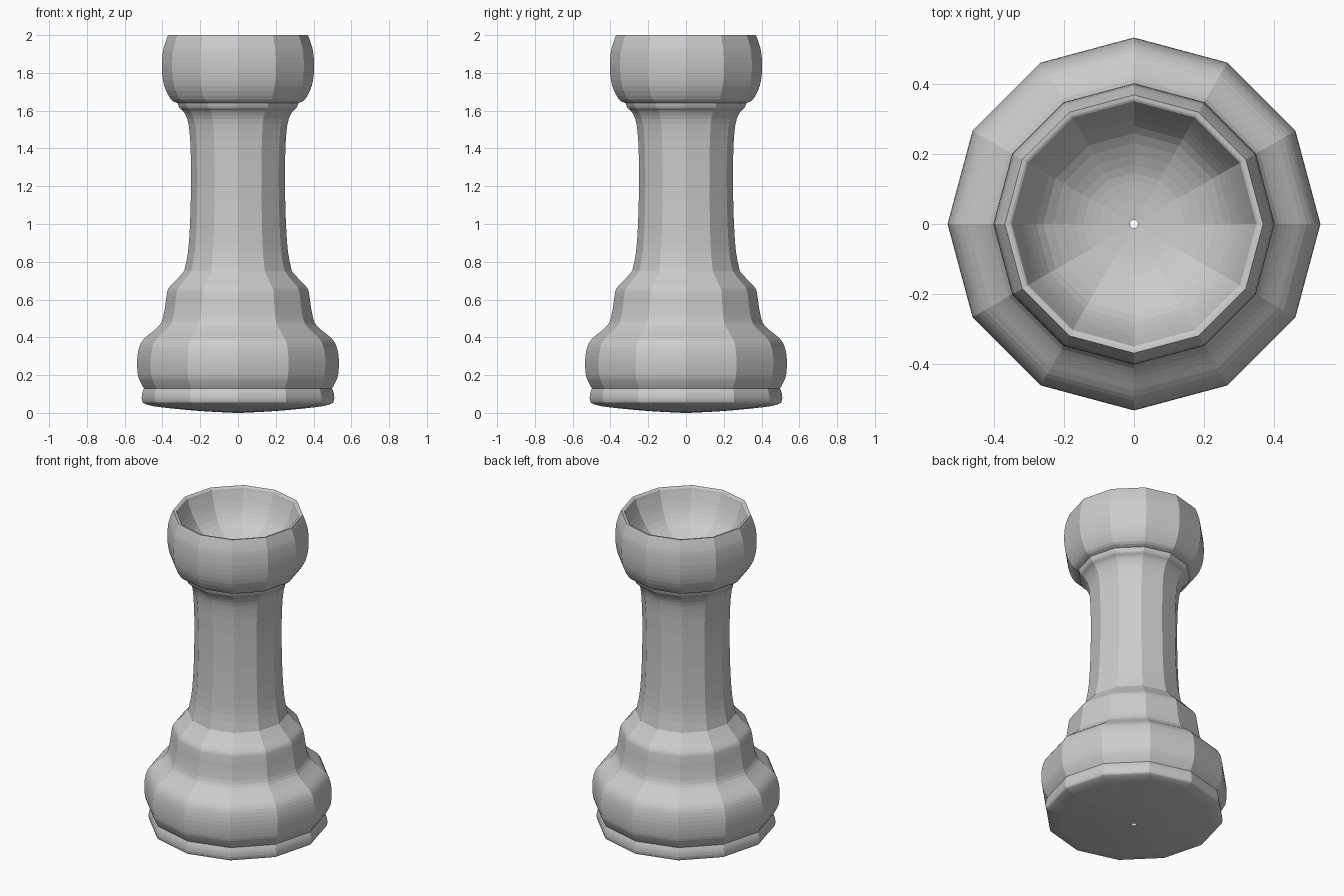
import bpy
import bmesh
import math
from mathutils import Vector

cube = bpy.data.objects.get("Cube")
if cube:
    bpy.data.objects.remove(cube, do_unlink=True)

SIDES = 12
STEPS = 3

# Control points (radius, height), from the underside centre up and into the cup
FOOT = [(.012, 0), (.2, .01), (.41, .03), (.49, .047), (.508, .065), (.508, .1), (.498, .13)]
BASE = [(.498, .13), (.515, .16), (.53, .2), (.534, .28), (.522, .35), (.495, .395), (.44, .44),
        (.405, .48), (.388, .55), (.378, .62), (.367, .66), (.33, .7), (.285, .75)]
SHAFT = [(.285, .75), (.265, .85), (.254, 1), (.249, 1.2), (.251, 1.4), (.262, 1.53),
         (.285, 1.59), (.31, 1.615), (.32, 1.64)]
HEAD = [(.32, 1.64), (.355, 1.66), (.39, 1.73), (.403, 1.82), (.398, 1.91), (.385, 1.96), (.37, 2)]
CUP = [(.37, 2), (.352, 1.995), (.343, 1.97), (.31, 1.89), (.26, 1.82), (.17, 1.765),
       (.1, 1.745), (.012, 1.735)]


def smooth_curve(points, steps):
    """Catmull-Rom curve through the control points."""
    pts = [Vector(p) for p in points]
    pts = [pts[0]] + pts + [pts[-1]]
    out = []
    for a, b, c, d in zip(pts, pts[1:], pts[2:], pts[3:]):
        for i in range(steps):
            t = i / steps
            out.append(b + (c - a) * t / 2 + (a * 2 - b * 5 + c * 4 - d) * t * t / 2
                       + (b * 3 - a - c * 3 + d) * t ** 3 / 2)
    return out + [pts[-1]]


def lathe(name, profile, material):
    """Turn a profile around the z axis into faceted rings."""
    bm = bmesh.new()
    rings = []
    for r, z in profile:
        rings.append([bm.verts.new((r * math.cos(k * math.tau / SIDES),
                                    r * math.sin(k * math.tau / SIDES), max(z, 0)))
                      for k in range(SIDES)])
    for low, high in zip(rings, rings[1:]):
        for k in range(SIDES):
            n = (k + 1) % SIDES
            bm.faces.new((low[k], low[n], high[n], high[k]))
    mesh = bpy.data.meshes.new(name)
    bm.to_mesh(mesh)
    bm.free()
    mesh.materials.append(material)
    obj = bpy.data.objects.new(name, mesh)
    bpy.context.collection.objects.link(obj)
    return obj


grey = bpy.data.materials.new("plain_grey")
grey.use_nodes = True
colour = (.6, .6, .6, 1)
grey.diffuse_color = colour
grey.node_tree.nodes["Principled BSDF"].inputs["Base Color"].default_value = colour

# One continuous turned body, with sharp joints between its sections
body = []
for section in (FOOT, BASE, SHAFT, HEAD, CUP):
    curve = smooth_curve(section, STEPS)
    body += curve if not body else curve[1:]
lathe("rook_body", body, grey)
